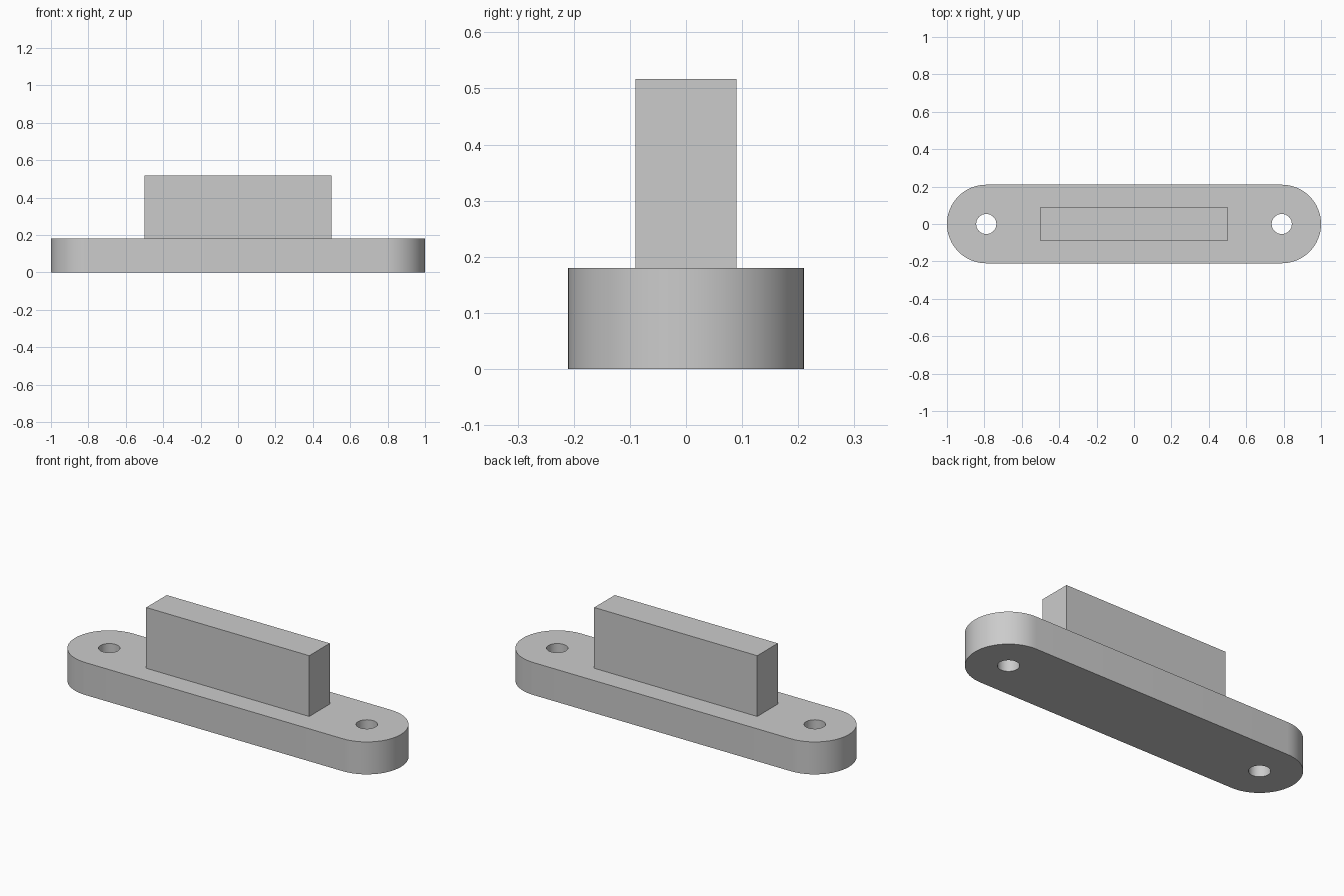
import bpy
import bmesh
from math import cos, sin, pi, radians

if "Cube" in bpy.data.objects:
    bpy.data.objects.remove(bpy.data.objects["Cube"], do_unlink=True)

END_X, END_R, PLATE_H = 0.79, 0.21, 0.18
HOLE_R = 0.054
BLOCK_L, BLOCK_W, TOP = 1.0, 0.18, 0.517
SEG = 32

grey = bpy.data.materials.new("light grey")
grey.use_nodes = True
colour = (0.6, 0.6, 0.6, 1)
grey.diffuse_color = colour
grey.node_tree.nodes["Principled BSDF"].inputs["Base Color"].default_value = colour


def prism(name, outline, z0, z1):
    """Extrude a closed outline from z0 up to z1."""
    bm = bmesh.new()
    base = bm.faces.new([bm.verts.new((x, y, z0)) for x, y in outline])
    ext = bmesh.ops.extrude_face_region(bm, geom=[base], use_keep_orig=True)
    top = [v for v in ext["geom"] if isinstance(v, bmesh.types.BMVert)]
    bmesh.ops.translate(bm, verts=top, vec=(0, 0, z1 - z0))
    bmesh.ops.recalc_face_normals(bm, faces=bm.faces)
    mesh = bpy.data.meshes.new(name)
    bm.to_mesh(mesh)
    bm.free()
    mesh.materials.append(grey)
    obj = bpy.data.objects.new(name, mesh)
    bpy.context.collection.objects.link(obj)
    return obj


def arc(cx, r, start, sweep, n):
    return [(cx + r * cos(start + sweep * i / n), r * sin(start + sweep * i / n))
            for i in range(n + 1)]


def activate(obj):
    bpy.ops.object.select_all(action="DESELECT")
    obj.select_set(True)
    bpy.context.view_layer.objects.active = obj


# Base plate with rounded ends
plate = prism("base_plate",
              arc(END_X, END_R, -pi / 2, pi, SEG) + arc(-END_X, END_R, pi / 2, pi, SEG),
              0, PLATE_H)

# Screw holes through both ends
for side in (-1, 1):
    cutter = prism("hole_cutter", arc(side * END_X, HOLE_R, 0, 2 * pi, SEG)[:-1],
                   -0.1, PLATE_H + 0.1)
    cutter.hide_render = True
    cut = plate.modifiers.new("screw_hole", "BOOLEAN")
    cut.operation = "DIFFERENCE"
    cut.solver = "EXACT"
    cut.object = cutter
    activate(plate)
    bpy.ops.object.modifier_apply(modifier=cut.name)
    bpy.data.objects.remove(cutter, do_unlink=True)

activate(plate)
bpy.ops.object.shade_smooth_by_angle(angle=radians(30))

# Upright block on the plate
hx, hy = BLOCK_L / 2, BLOCK_W / 2
prism("upright_block", [(-hx, -hy), (hx, -hy), (hx, hy), (-hx, hy)], PLATE_H, TOP)
